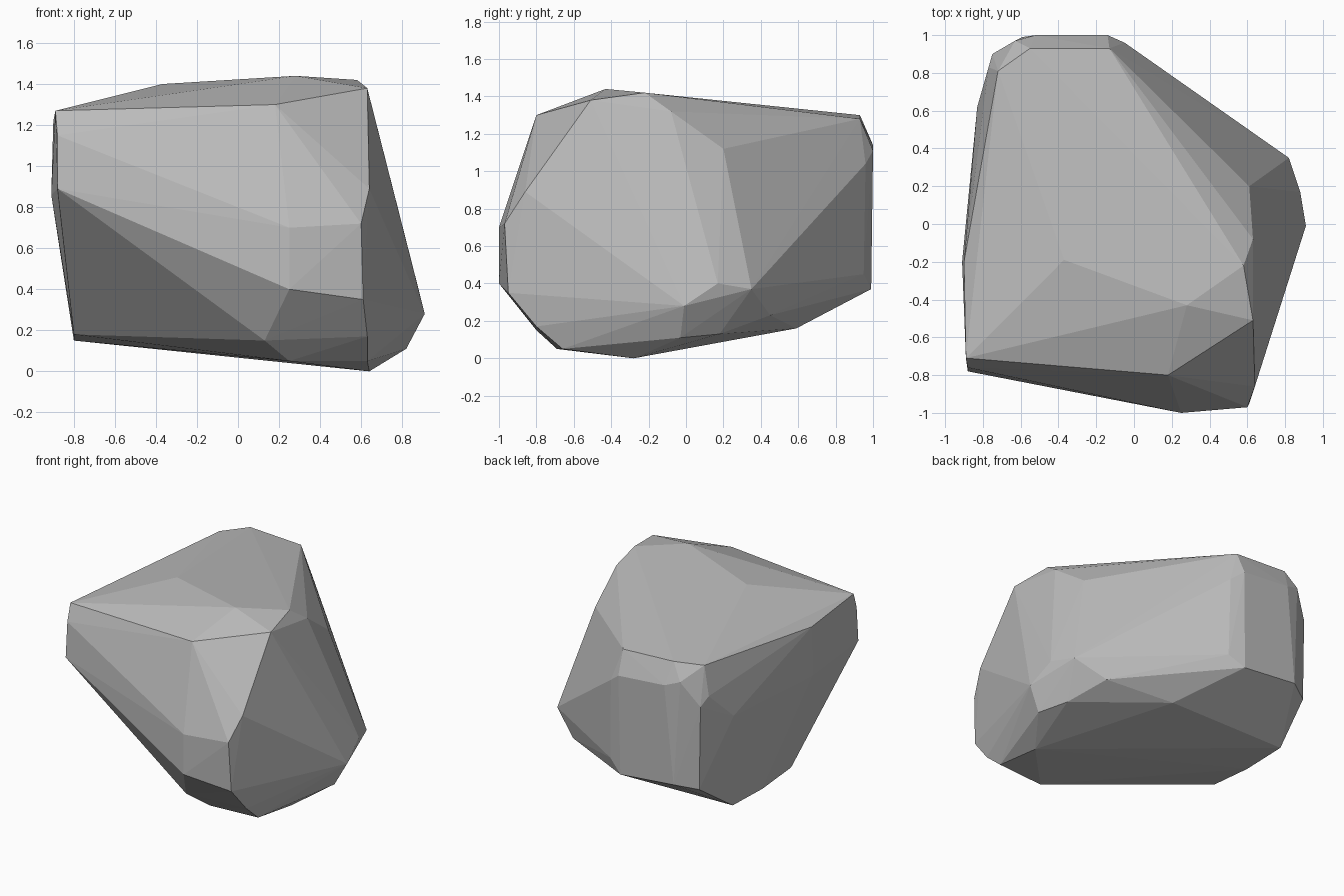
import bpy
import bmesh
from mathutils import Vector

# Remove only the default object
default_object = bpy.data.objects.get("Cube")
if default_object is not None:
    bpy.data.objects.remove(default_object, do_unlink=True)

# Corner points of the boulder, in hundredths of a unit, grouped by region
CENTIMETRE = 0.01
corner_regions = {
    "sloping_crown": [
        (18, -80, 130), (-89, -71, 127), (28, -43, 144), (-37, -19, 140),
        (58, -22, 142), (63, -51, 138), (63, -8, 132), (61, 20, 112),
    ],
    "front_bulge": [
        (64, -86, 89), (60, -97, 72), (25, -100, 70), (25, -100, 40),
        (61, -95, 35), (-88, -78, 89), (-88, -76, 115),
    ],
    "underside": [
        (63, -80, 17), (13, -80, 15), (25, -69, 5), (63, -66, 5),
        (64, -28, 0), (-80, -10, 18), (-80, 24, 15), (-80, 59, 16),
        (15, 59, 16), (74, 18, 13), (62, 45, 23),
    ],
    "side_point": [
        (82, -3, 11), (91, -1, 28), (88, 17, 40), (82, 35, 37),
    ],
    "blunt_back": [
        (-55, 93, 130), (-13, 93, 128), (-63, 97, 118), (-72, 81, 127),
        (-52, 100, 114), (-14, 100, 111), (-5, 96, 104), (-4, 95, 45),
        (-15, 99, 37), (-59, 99, 41), (-74, 90, 38), (-75, 90, 100),
        (-77, 83, 106),
    ],
    "far_flank": [
        (-90, -20, 122), (-91, -20, 86), (-83, 62, 85),
    ],
}


def make_flat_material(name, grey):
    """Create a plain matt grey material."""
    material = bpy.data.materials.new(name)
    material.use_nodes = True
    colour = (grey, grey, grey, 1)
    material.diffuse_color = colour
    shader = material.node_tree.nodes["Principled BSDF"]
    shader.inputs["Base Color"].default_value = colour
    shader.inputs["Roughness"].default_value = 0.9
    return material


def make_faceted_solid(name, regions, material):
    """Wrap a tight convex skin around every corner point."""
    mesh = bpy.data.meshes.new(name)
    solid = bmesh.new()
    for corners in regions.values():
        for corner in corners:
            solid.verts.new(Vector(corner) * CENTIMETRE)
    result = bmesh.ops.convex_hull(solid, input=solid.verts[:])

    # Discard any points left inside the skin
    loose = [vert for vert in solid.verts if not vert.link_faces]
    bmesh.ops.delete(solid, geom=loose, context="VERTS")
    bmesh.ops.recalc_face_normals(solid, faces=solid.faces[:])

    # Keep the chiselled facets flat
    for face in solid.faces:
        face.smooth = False
    solid.to_mesh(mesh)
    solid.free()
    mesh.materials.append(material)
    rock = bpy.data.objects.new(name, mesh)
    bpy.context.collection.objects.link(rock)
    return rock


# Single faceted boulder
stone_grey = make_flat_material("stone_grey", 0.5)
make_faceted_solid("boulder", corner_regions, stone_grey)
